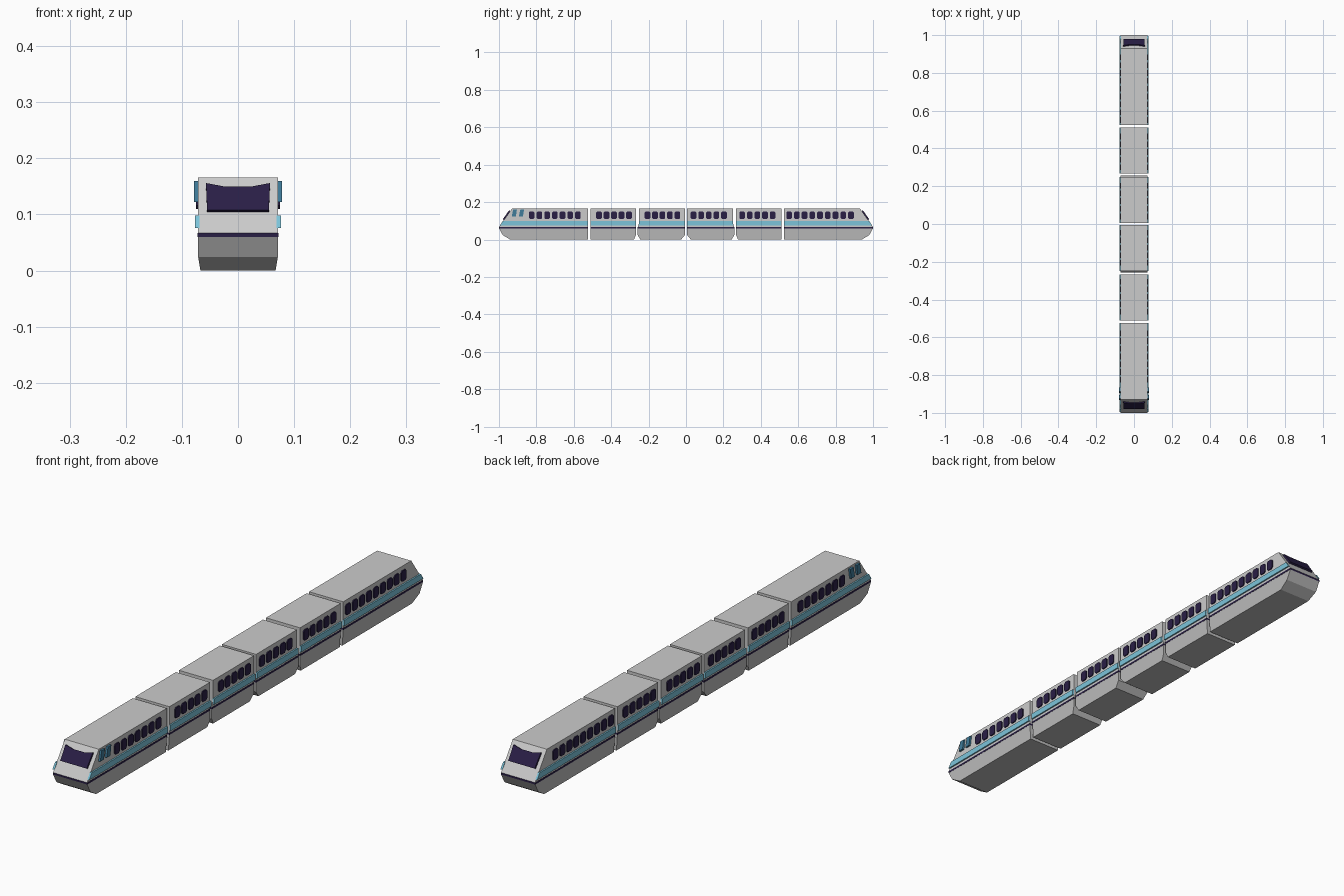
import bpy, bmesh
from mathutils import Vector

if "Cube" in bpy.data.objects:
    bpy.data.objects.remove(bpy.data.objects["Cube"])

W = 0.071            # half width of the bodies
TOP, BELT0, BELT1, KNEE = 0.166, 0.060, 0.067, 0.024


def material(name, rgb):
    m = bpy.data.materials.new(name)
    m.diffuse_color = (*rgb, 1)
    m.use_nodes = True
    m.node_tree.nodes["Principled BSDF"].inputs["Base Color"].default_value = m.diffuse_color
    return m


NAVY = material("navy", (0.022, 0.013, 0.06))
CYAN = material("light_blue", (0.20, 0.55, 0.70))
TEAL = material("door_glass", (0.05, 0.20, 0.32))
SKIRT = material("skirt_grey", (0.50, 0.50, 0.50))


def prism(name, loops, offset, mat=None, taper=False):
    """Extrude each closed 3D outline by an offset; optional narrowing at the floor."""
    bm = bmesh.new()
    off = Vector(offset)
    for pts in loops:
        a = [bm.verts.new(p) for p in pts]
        b = [bm.verts.new(Vector(p) + off) for p in pts]
        bm.faces.new(a)
        bm.faces.new(b[::-1])
        n = len(a)
        for i in range(n):
            bm.faces.new((a[i], b[i], b[(i + 1) % n], a[(i + 1) % n]))
    if taper:
        for v in bm.verts:
            if v.co.z < 0.001:
                v.co.x *= 0.067 / W
    bmesh.ops.recalc_face_normals(bm, faces=bm.faces)
    me = bpy.data.meshes.new(name)
    bm.to_mesh(me)
    bm.free()
    ob = bpy.data.objects.new(name, me)
    bpy.context.collection.objects.link(ob)
    if mat:
        me.materials.append(mat)
    return ob


def side_profile(name, front, back, mat=None, half=W, taper=False):
    """Body slab from the front and back edges, both listed top to bottom."""
    pts = [(-half, y, z) for y, z in front + back[::-1]]
    return prism(name, [pts], (2 * half, 0, 0), mat, taper)


def mirror_x(ob):
    ob.modifiers.new("Mirror", "MIRROR").use_axis = (True, False, False)


# End shapes: s = -1 for the front end of a car, +1 for its back end
def nose(s):
    return ([(s * 0.93, TOP), (s * 1.0, BELT1)], [(s, BELT1), (s, BELT0)],
            [(s, BELT0), (s * 0.98, KNEE), (s * 0.94, 0)])


def flat(y, s, cut=0.0):
    low = [(y, BELT0), (y, KNEE), (y - s * cut, 0)] if cut else [(y, BELT0), (y, 0)]
    return [(y, TOP), (y, BELT1)], [(y, BELT1), (y, BELT0)], low


def lipped(y, s):
    t = y + s * 0.008
    return ([(y, TOP), (y, 0.09), (t, BELT1)], [(t, BELT1), (t, BELT0)],
            [(t, BELT0), (t, KNEE), (y - s * 0.006, 0)])


# front end, back end, first window, last window, window count
CARS = [
    (nose(-1), flat(-0.525, 1), -0.825, -0.578, 7),
    (flat(-0.510, -1), flat(-0.268, 1, 0.01), -0.465, -0.305, 5),
    (lipped(-0.250, -1), flat(-0.006, 1, 0.02), -0.206, -0.046, 5),
    (flat(0.006, -1, 0.02), lipped(0.250, 1), 0.040, 0.203, 5),
    (flat(0.268, -1, 0.01), flat(0.510, 1), 0.300, 0.463, 5),
    (flat(0.525, -1), nose(1), 0.551, 0.882, 9),
]


def window_outline(y, z, w, h, c, x):
    w, h = w / 2, h / 2
    corners = [(-w + c, -h), (w - c, -h), (w, -h + c), (w, h - c),
               (w - c, h), (-w + c, h), (-w, h - c), (-w, -h + c)]
    return [(x, y + dy, z + dz) for dy, dz in corners]


for i, (f, b, w0, w1, count) in enumerate(CARS, 1):
    # Upper shell, dark belt line and lower skirt
    side_profile(f"car_{i}_body", f[0], b[0])
    side_profile(f"car_{i}_belt_line", f[1], b[1], NAVY, W + 0.0008)
    side_profile(f"car_{i}_skirt", f[2], b[2], SKIRT, taper=True)

    # Raised blue side stripe, slanted where it meets the nose
    y0, y1 = f[0][0][0], b[0][0][0]
    lo0, hi0 = (-0.995, -0.98) if i == 1 else (y0, y0)
    lo1, hi1 = (0.995, 0.98) if i == 6 else (y1, y1)
    stripe = [(W - 0.002, lo0, 0.076), (W - 0.002, lo1, 0.076),
              (W - 0.002, hi1, 0.098), (W - 0.002, hi0, 0.098)]
    mirror_x(prism(f"car_{i}_stripe", [stripe], (0.0075, 0, 0), CYAN))

    # Row of side windows
    step = (w1 - w0) / (count - 1)
    loops = [window_outline(w0 + k * step, 0.130, 0.030, 0.040, 0.006, W - 0.002)
             for k in range(count)]
    mirror_x(prism(f"car_{i}_windows", loops, (0.006, 0, 0), NAVY))

# Slanted cab windows, only at the front end
cab = []
for y in (-0.918, -0.880):
    cab.append([(W - 0.002, y - 0.014, 0.122), (W - 0.002, y + 0.008, 0.122),
                (W - 0.002, y + 0.014, 0.160), (W - 0.002, y - 0.006, 0.160)])
mirror_x(prism("cab_windows", cab, (0.0095, 0, 0), TEAL))

# Windscreens lying on both sloped noses
SCREEN = [(-0.055, 0.104), (0.055, 0.104), (0.057, 0.152), (0.025, 0.146),
          (-0.025, 0.146), (-0.057, 0.152)]
for s, label in ((-1, "front"), (1, "back")):
    pts = [(x, s * (0.929 + (TOP - z) * 0.07 / (TOP - BELT1)), z) for x, z in SCREEN]
    prism(f"{label}_windscreen", [pts], (0, s * 0.007, 0.004), NAVY)
